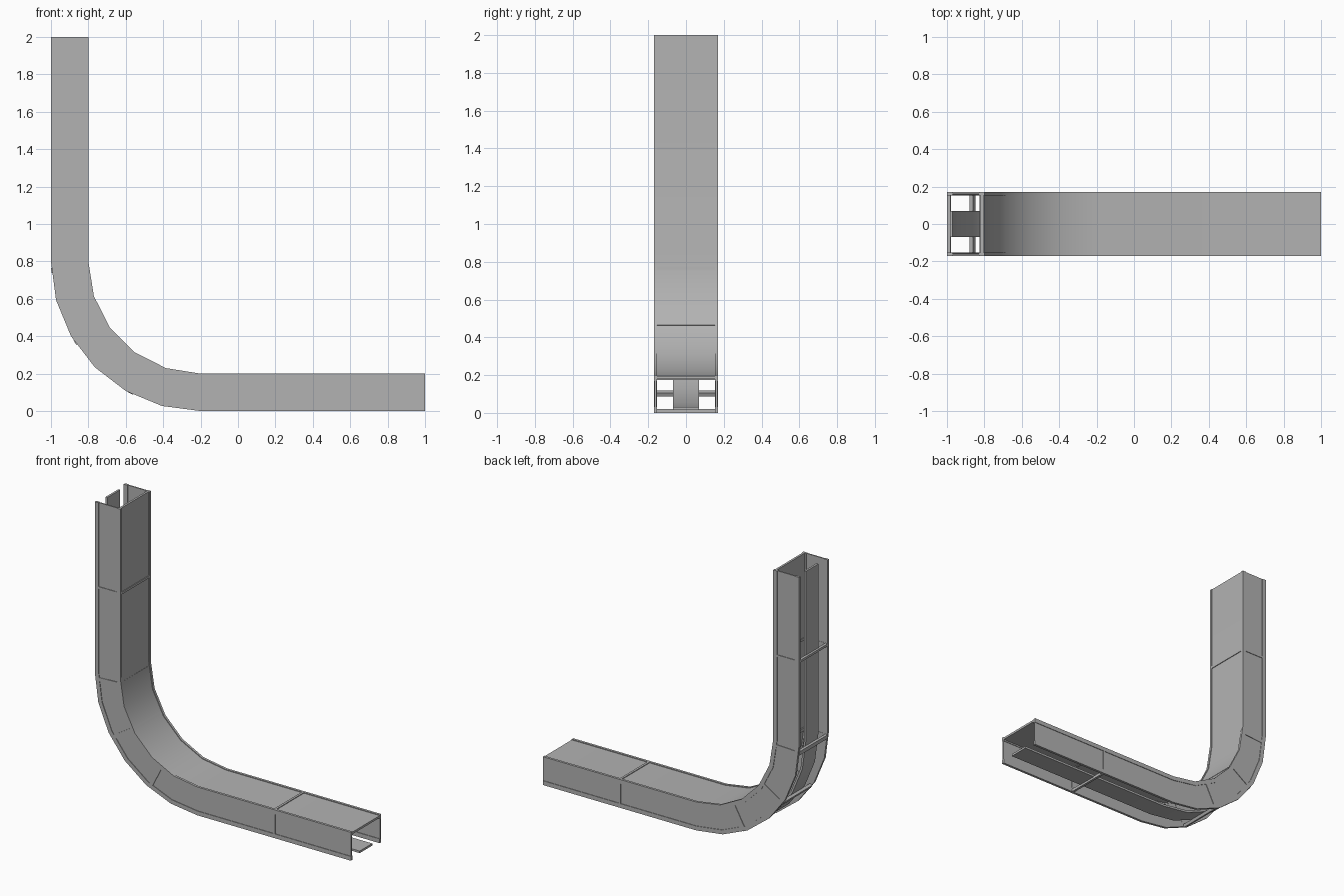
import bpy
import bmesh
from math import sin, cos, radians

cube = bpy.data.objects.get("Cube")
if cube:
    bpy.data.objects.remove(cube)

grey = bpy.data.materials.new("mid_grey")
grey.use_nodes = True
grey.diffuse_color = (0.45, 0.45, 0.45, 1)
grey.node_tree.nodes["Principled BSDF"].inputs["Base Color"].default_value = (0.45, 0.45, 0.45, 1)

DEPTH, HALF, RADIUS = 0.2, 0.17, 0.8
LEG = 1.2            # straight length on each side of the bend
END = LEG + 90 + LEG # path parameter: leg length, bend degrees, leg length


def point(s, d, y):
    """Place a point at path position s, depth d in from the outer side."""
    if s <= LEG:
        return (-1 + d, y, 2 - s)
    if s <= LEG + 90:
        a, r = radians(s - LEG), RADIUS - d
        return (-0.2 - r * cos(a), y, 0.8 - r * sin(a))
    return (-0.2 + s - LEG - 90, y, d)


def sweep(name, d0, d1, y0, y1, s0=0, s1=END, step=15):
    """Sweep a rectangular section along the bent path."""
    bends = [LEG + a for a in range(0, 91, step)]
    stations = [s0] + [b for b in bends if s0 < b < s1] + [s1]
    bm = bmesh.new()
    rings = [[bm.verts.new(point(s, d, y))
              for d, y in ((d0, y0), (d1, y0), (d1, y1), (d0, y1))] for s in stations]
    for a, b in zip(rings, rings[1:]):
        for i in range(4):
            j = (i + 1) % 4
            bm.faces.new((a[i], a[j], b[j], b[i]))
    bm.faces.new(rings[0])
    bm.faces.new(rings[-1][::-1])
    bmesh.ops.recalc_face_normals(bm, faces=bm.faces)
    mesh = bpy.data.meshes.new(name)
    bm.to_mesh(mesh)
    bm.free()
    mesh.materials.append(grey)
    obj = bpy.data.objects.new(name, mesh)
    bpy.context.collection.objects.link(obj)
    bpy.ops.object.select_all(action="DESELECT")
    obj.select_set(True)
    bpy.context.view_layer.objects.active = obj
    bpy.ops.object.shade_smooth_by_angle(angle=radians(30))


# Side walls and their corner rails
for side, label in ((-1, "front"), (1, "back")):
    def span(a, b):
        return sorted((side * a, side * b))
    sweep(label + "_wall", 0.01, 0.19, *span(0.157, 0.166))
    sweep(label + "_outer_rail", 0, 0.03, *span(0.153, HALF))
    sweep(label + "_inner_rail", 0.17, DEPTH, *span(0.153, HALF), step=18)

# Inner cover and the narrow track inside the open outer side
sweep("inner_cover", 0.18, 0.195, -0.16, 0.16, step=18)
sweep("track", 0.015, 0.03, -0.07, 0.07)

# Cross ribs around the duct at each joint
joints = [(0.592, 0.608), (LEG + 2.5, LEG + 4.5), (LEG + 32, LEG + 34),
          (LEG + 61, LEG + 63), (END - 0.608, END - 0.592)]
for n, (s0, s1) in enumerate(joints, 1):
    sweep(f"inner_rib_{n}", 0.175, DEPTH, -0.16, 0.16, s0, s1)
    sweep(f"outer_rib_{n}", 0, 0.02, -0.16, 0.16, s0, s1)
    for side, label in ((-1, "front"), (1, "back")):
        y0, y1 = sorted((side * 0.155, side * HALF))
        sweep(f"{label}_rib_{n}", 0.01, 0.19, y0, y1, s0, s1)
